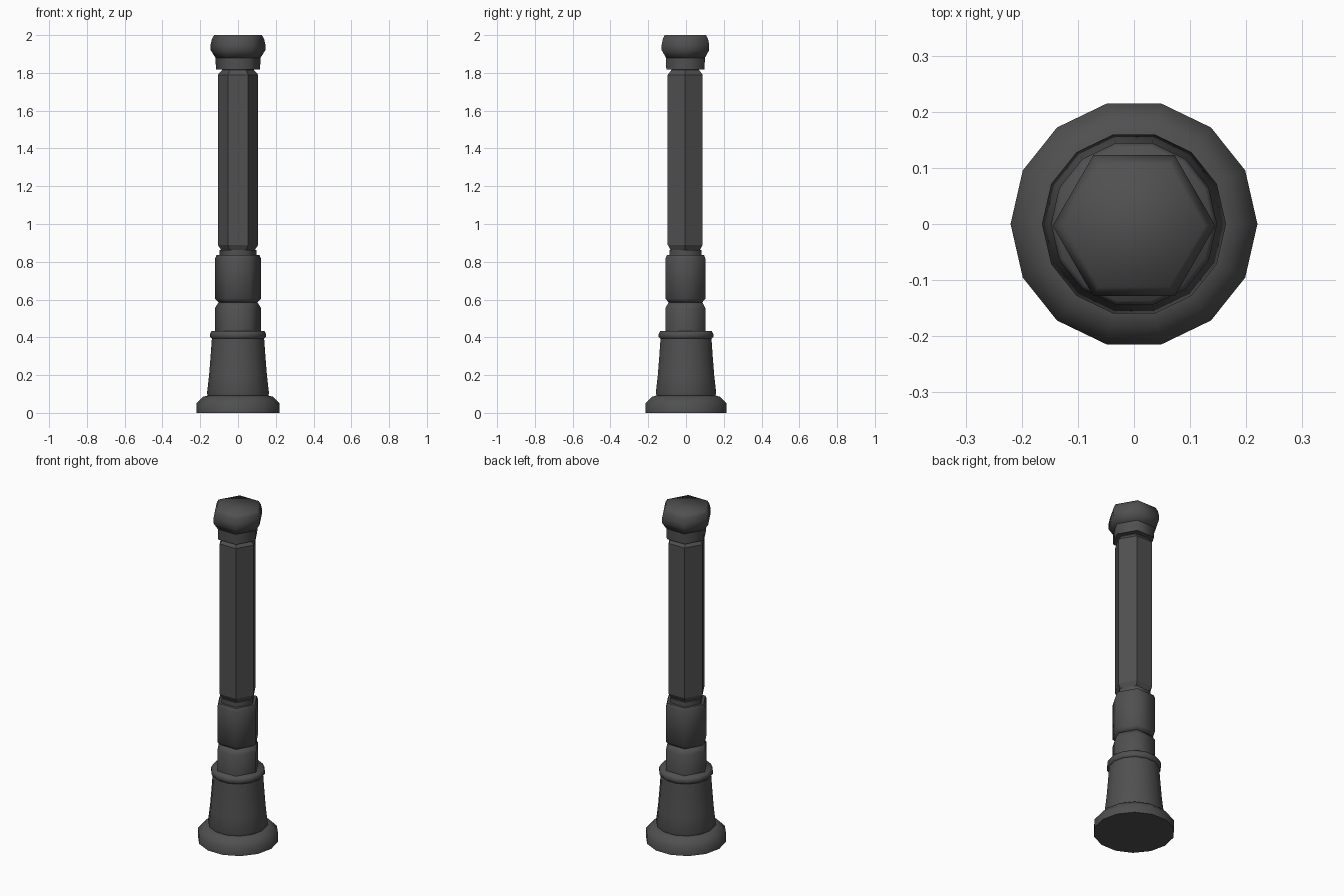
import bpy, bmesh, math

if "Cube" in bpy.data.objects:
    bpy.data.objects.remove(bpy.data.objects["Cube"])

iron = bpy.data.materials.new("dark_iron")
iron.diffuse_color = (0.08, 0.08, 0.08, 1)
iron.use_nodes = True
iron.node_tree.nodes["Principled BSDF"].inputs["Base Color"].default_value = iron.diffuse_color


def lathe(name, sides, profile, angle, y=0.0):
    """Spin a (radius, z) profile into a closed faceted solid."""
    bm = bmesh.new()
    rings = []
    for r, z in profile:
        rings.append([bm.verts.new((r * math.cos(2 * math.pi * i / sides),
                                    r * math.sin(2 * math.pi * i / sides) + y, z))
                      for i in range(sides)])
    for a, b in zip(rings, rings[1:]):
        for i in range(sides):
            j = (i + 1) % sides
            bm.faces.new((a[i], a[j], b[j], b[i]))
    bm.faces.new(rings[0][::-1])
    bm.faces.new(rings[-1])
    mesh = bpy.data.meshes.new(name)
    bm.to_mesh(mesh)
    bm.free()
    mesh.materials.append(iron)
    obj = bpy.data.objects.new(name, mesh)
    bpy.context.collection.objects.link(obj)
    bpy.ops.object.select_all(action='DESELECT')
    obj.select_set(True)
    bpy.context.view_layer.objects.active = obj
    if angle:
        bpy.ops.object.shade_smooth_by_angle(angle=math.radians(angle))
    return obj


# Round foot, flared pedestal and its collar (14 sides)
lathe("foot", 14, [(.22, 0), (.22, .05), (.186, .085), (.16, .092)], 65)
lathe("pedestal", 14, [(.158, .085), (.164, .105), (.153, .20),
                       (.145, .30), (.138, .40)], 65)
lathe("collar", 14, [(.138, .392), (.148, .402), (.148, .418), (.14, .433)], 65)

# Hexagonal sleeve, waisted in the middle
lathe("lower_sleeve", 6, [(.122, .43), (.122, .555), (.103, .585)], 65, -.003)
lathe("upper_sleeve", 6, [(.103, .585), (.122, .605), (.122, .815),
                          (.114, .835)], 65, -.003)
lathe("sleeve_lip", 6, [(.098, .83), (.098, .862)], 65, -.003)

# Crisp hexagonal shaft with chamfered ends
lathe("shaft", 6, [(.085, .855), (.107, .89), (.107, 1.79), (.085, 1.815),
                   (.085, 1.825)], 0, -.004)

# Hexagonal cap
lathe("cap_neck", 6, [(.117, 1.818), (.119, 1.885)], 65, -.003)
lathe("cap", 6, [(.119, 1.88), (.145, 1.92), (.145, 1.95), (.138, 1.98),
                 (.126, 2.0)], 65, -.003)
